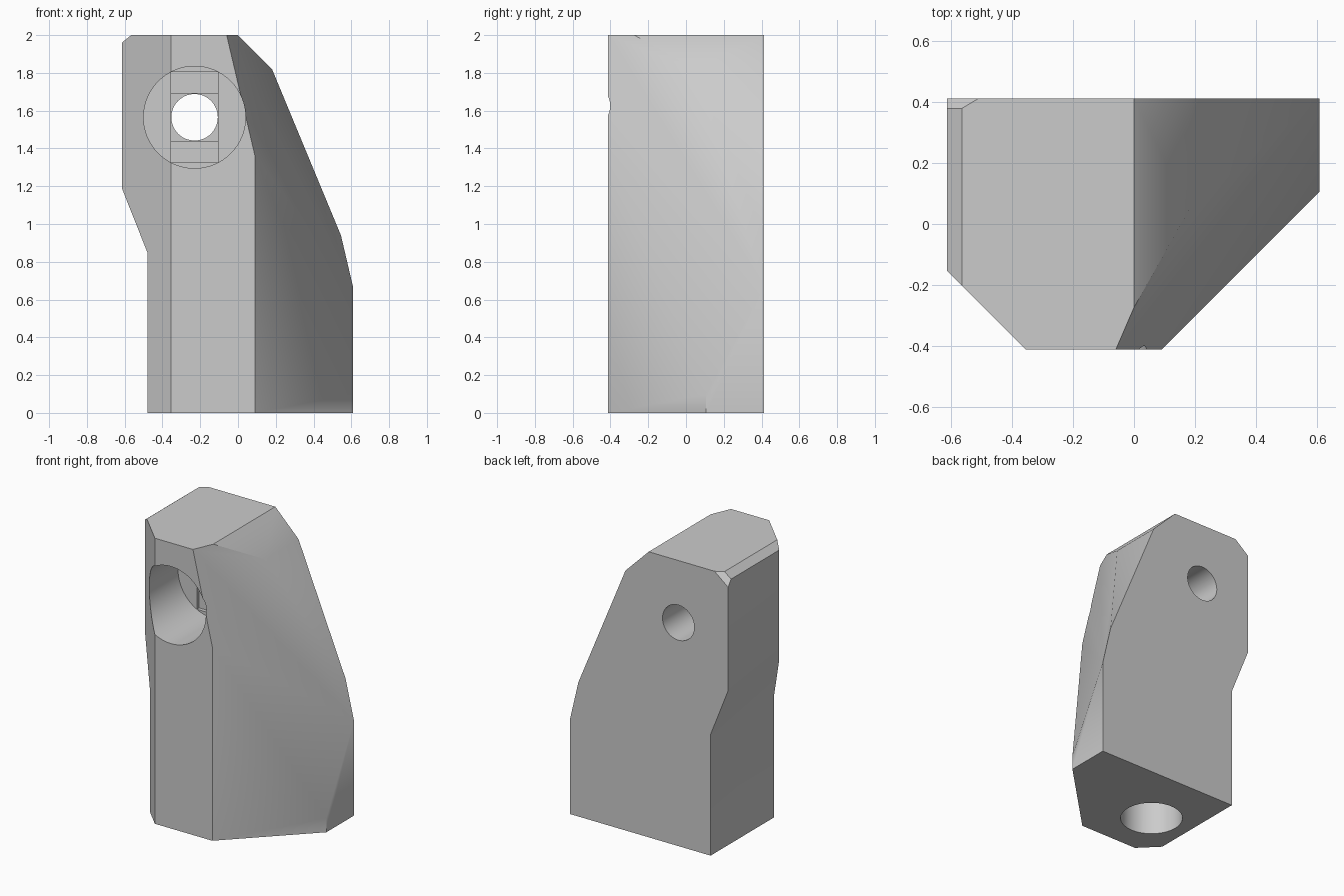
import bpy, bmesh, math
from mathutils import Vector

if "Cube" in bpy.data.objects:
    bpy.data.objects.remove(bpy.data.objects["Cube"], do_unlink=True)

FRONT, BACK = -0.413, 0.413
HOLE_X, HOLE_Z = -0.23, 1.565

grey = bpy.data.materials.new("plain grey")
grey.use_nodes = True
grey.diffuse_color = (0.6, 0.6, 0.6, 1)
grey.node_tree.nodes["Principled BSDF"].inputs["Base Color"].default_value = (0.6, 0.6, 0.6, 1)


def slice_off(bm, a, b, c, outside):
    """Cut along the plane through three points, dropping the side holding `outside`."""
    a, b, c, outside = map(Vector, (a, b, c, outside))
    normal = (b - a).cross(c - a).normalized()
    if normal.dot(outside - a) < 0:
        normal.negate()
    cut = bmesh.ops.bisect_plane(bm, geom=bm.verts[:] + bm.edges[:] + bm.faces[:], dist=1e-5,
                                 plane_co=a, plane_no=normal, clear_outer=True)
    edges = [e for e in cut["geom_cut"] if isinstance(e, bmesh.types.BMEdge)]
    bmesh.ops.edgeloop_fill(bm, edges=edges)


# Body: side outline extruded from front to back
outline = [(-0.48, 0), (0.61, 0), (0.61, 0.783), (0.18, 1.82), (0, 2),
           (-0.565, 2), (-0.615, 1.96), (-0.615, 1.19), (-0.48, 0.85)]
bm = bmesh.new()
face = bm.faces.new([bm.verts.new((x, FRONT, z)) for x, z in outline])
ext = bmesh.ops.extrude_face_region(bm, geom=[face])
bmesh.ops.translate(bm, vec=(0, BACK - FRONT, 0),
                    verts=[v for v in ext["geom"] if isinstance(v, bmesh.types.BMVert)])
bmesh.ops.recalc_face_normals(bm, faces=bm.faces[:])

# Upright front corner cuts, the leaning cut and the small rear top corner
slice_off(bm, (-0.355, FRONT, 0), (-0.615, -0.153, 0), (-0.355, FRONT, 2), (-1, -1, 1))
slice_off(bm, (0.09, FRONT, 0), (0.61, 0.107, 0), (0.09, FRONT, 2), (1, -1, 1))
slice_off(bm, (0.09, FRONT, 1.36), (-0.06, FRONT, 2), (0.545, BACK, 0.94), (1, -1, 2))
slice_off(bm, (-0.615, 0.38, 1.96), (-0.565, 0.38, 2), (-0.51, BACK, 2), (-1, 1, 3))
bmesh.ops.recalc_face_normals(bm, faces=bm.faces[:])
mesh = bpy.data.meshes.new("bracket_body")
bm.to_mesh(mesh)
bm.free()
mesh.materials.append(grey)
body = bpy.data.objects.new("bracket_body", mesh)
bpy.context.collection.objects.link(body)


def carve(cutter):
    """Subtract a cutter from the body and remove it."""
    cutter.hide_render = True
    cutter.data.materials.append(grey)
    mod = body.modifiers.new("carve", "BOOLEAN")
    mod.operation, mod.solver, mod.object = "DIFFERENCE", "EXACT", cutter
    bpy.ops.object.select_all(action="DESELECT")
    bpy.context.view_layer.objects.active = body
    body.select_set(True)
    bpy.ops.object.modifier_apply(modifier=mod.name)
    bpy.data.objects.remove(cutter, do_unlink=True)


def bore(radius, y0, y1):
    bpy.ops.mesh.primitive_cylinder_add(vertices=64, radius=radius, depth=y1 - y0,
                                        location=(HOLE_X, (y0 + y1) / 2, HOLE_Z),
                                        rotation=(math.pi / 2, 0, 0))
    carve(bpy.context.object)


def pocket(width, height, y0, y1):
    bpy.ops.mesh.primitive_cube_add(size=1, location=(HOLE_X, (y0 + y1) / 2, HOLE_Z))
    bpy.context.object.scale = (width, y1 - y0, height)
    carve(bpy.context.object)


# Screw hole with its wide bore and two shallow steps
FLOOR, STEP = 0.05, 0.025
bore(0.27, -0.6, FLOOR)
pocket(0.248, 0.478, FLOOR - 0.01, FLOOR + STEP)
pocket(0.248, 0.25, FLOOR - 0.01, FLOOR + 2 * STEP)
bore(0.123, FLOOR - 0.02, 0.6)

# Blind socket in the underside
bpy.ops.mesh.primitive_cylinder_add(vertices=64, radius=0.2, depth=1, location=(-0.19, -0.05, 0.4))
carve(bpy.context.object)

bpy.ops.object.select_all(action="DESELECT")
body.select_set(True)
bpy.context.view_layer.objects.active = body
bpy.ops.object.shade_smooth_by_angle(angle=math.radians(30))
